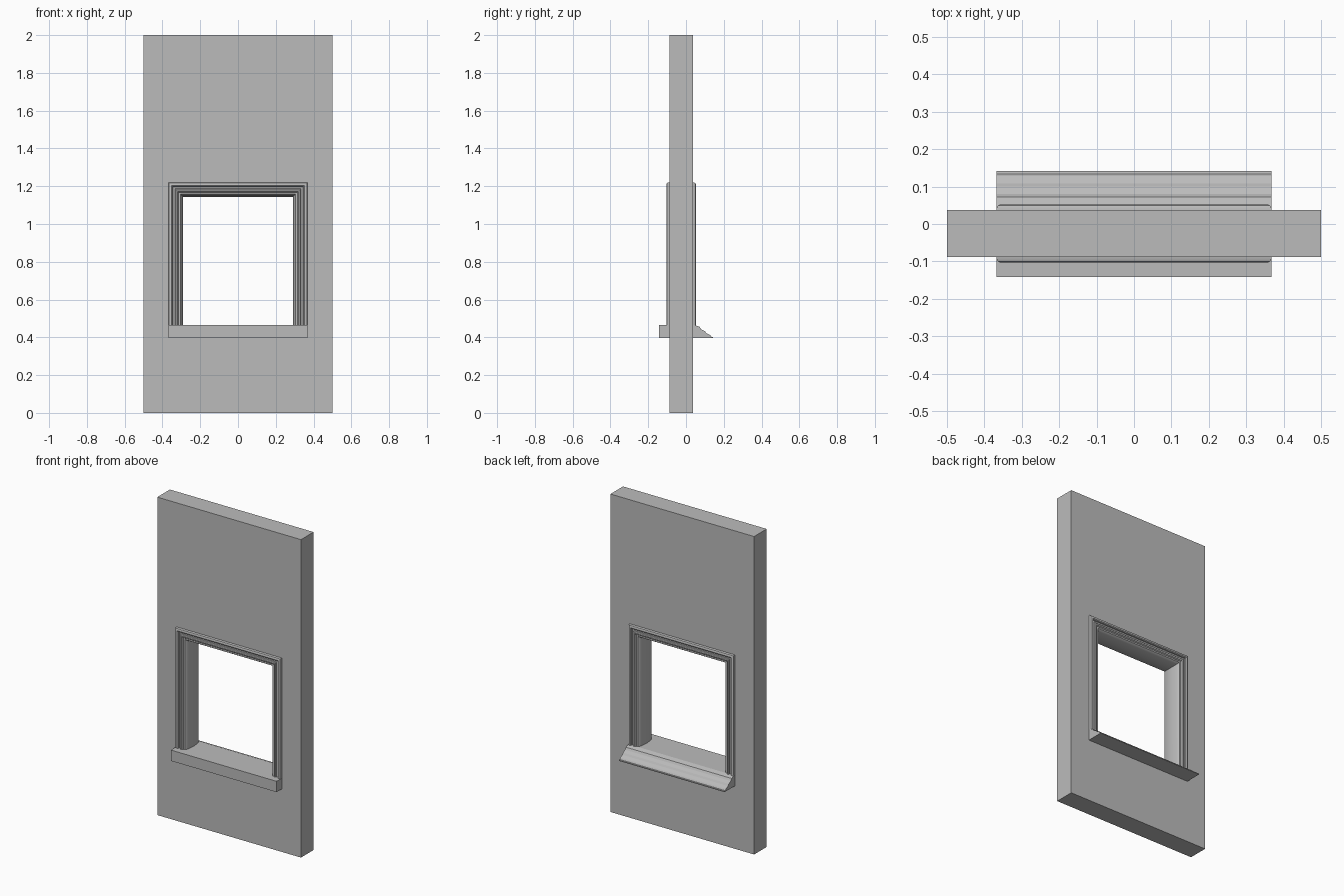
import bpy, bmesh

if "Cube" in bpy.data.objects:
    bpy.data.objects.remove(bpy.data.objects["Cube"])

grey = bpy.data.materials.new("plain grey")
grey.diffuse_color = (0.5, 0.5, 0.5, 1)
grey.use_nodes = True
grey.node_tree.nodes["Principled BSDF"].inputs["Base Color"].default_value = grey.diffuse_color

Y0, Y1 = -0.088, 0.037   # wall faces


def make(name, rings):
    """Skin closed rings of points into a capped solid."""
    bm = bmesh.new()
    vs = [[bm.verts.new(p) for p in r] for r in rings]
    n = len(vs[0])
    for a, b in zip(vs, vs[1:]):
        for i in range(n):
            j = (i + 1) % n
            bm.faces.new((a[i], a[j], b[j], b[i]))
    bm.faces.new(vs[0])
    bm.faces.new(vs[-1])
    bmesh.ops.recalc_face_normals(bm, faces=bm.faces)
    me = bpy.data.meshes.new(name)
    bm.to_mesh(me)
    bm.free()
    me.materials.append(grey)
    ob = bpy.data.objects.new(name, me)
    bpy.context.collection.objects.link(ob)
    return ob


def box(name, x, y0, y1, z0, z1):
    return make(name, [[(s * x, y0, z0), (s * x, y1, z0), (s * x, y1, z1), (s * x, y0, z1)]
                       for s in (-1, 1)])


# wall with window opening
wall = box("wall", 0.5, Y0, Y1, 0, 2)
cutter = box("opening_cutter", 0.315, -0.3, 0.3, 0.43, 1.168)
cutter.hide_render = True
mod = wall.modifiers.new("opening", 'BOOLEAN')
mod.operation = 'DIFFERENCE'
mod.solver = 'EXACT'
mod.object = cutter
bpy.context.view_layer.objects.active = wall
wall.select_set(True)
bpy.ops.object.modifier_apply(modifier=mod.name)
bpy.data.objects.remove(cutter)

# sill: square ledge in front, moulded slope behind
sill_profile = [(-0.142, 0.397), (-0.142, 0.465), (0.045, 0.465), (0.072, 0.456),
                (0.08, 0.443), (0.10, 0.433), (0.108, 0.422), (0.128, 0.412),
                (0.134, 0.403), (0.142, 0.402), (0.142, 0.397)]
make("sill", [[(x, y, z) for y, z in sill_profile] for x in (-0.368, 0.368)])

# moulded frame: (half width, height above wall face), mirrored front to back
side = [(0.367, -0.01), (0.367, 0.006), (0.364, 0.012), (0.358, 0.015), (0.351, 0.015),
        (0.346, 0.011), (0.344, 0.004), (0.334, 0.004), (0.332, 0.011), (0.327, 0.014),
        (0.319, 0.012), (0.314, 0.005), (0.305, 0.005), (0.301, 0.0), (0.296, -0.012)]
profile = [(w, Y0 - h) for w, h in side] + [(0.291, (Y0 + Y1) / 2)]
profile += [(w, Y1 + h) for w, h in reversed(side)]
frame = make("window_frame", [
    [(-w, y, 0.45) for w, y in profile],
    [(-w, y, 0.853 + w) for w, y in profile],
    [(w, y, 0.853 + w) for w, y in profile],
    [(w, y, 0.45) for w, y in profile]])
bpy.ops.object.select_all(action='DESELECT')
frame.select_set(True)
bpy.context.view_layer.objects.active = frame
bpy.ops.object.shade_smooth_by_angle(angle=0.6)
